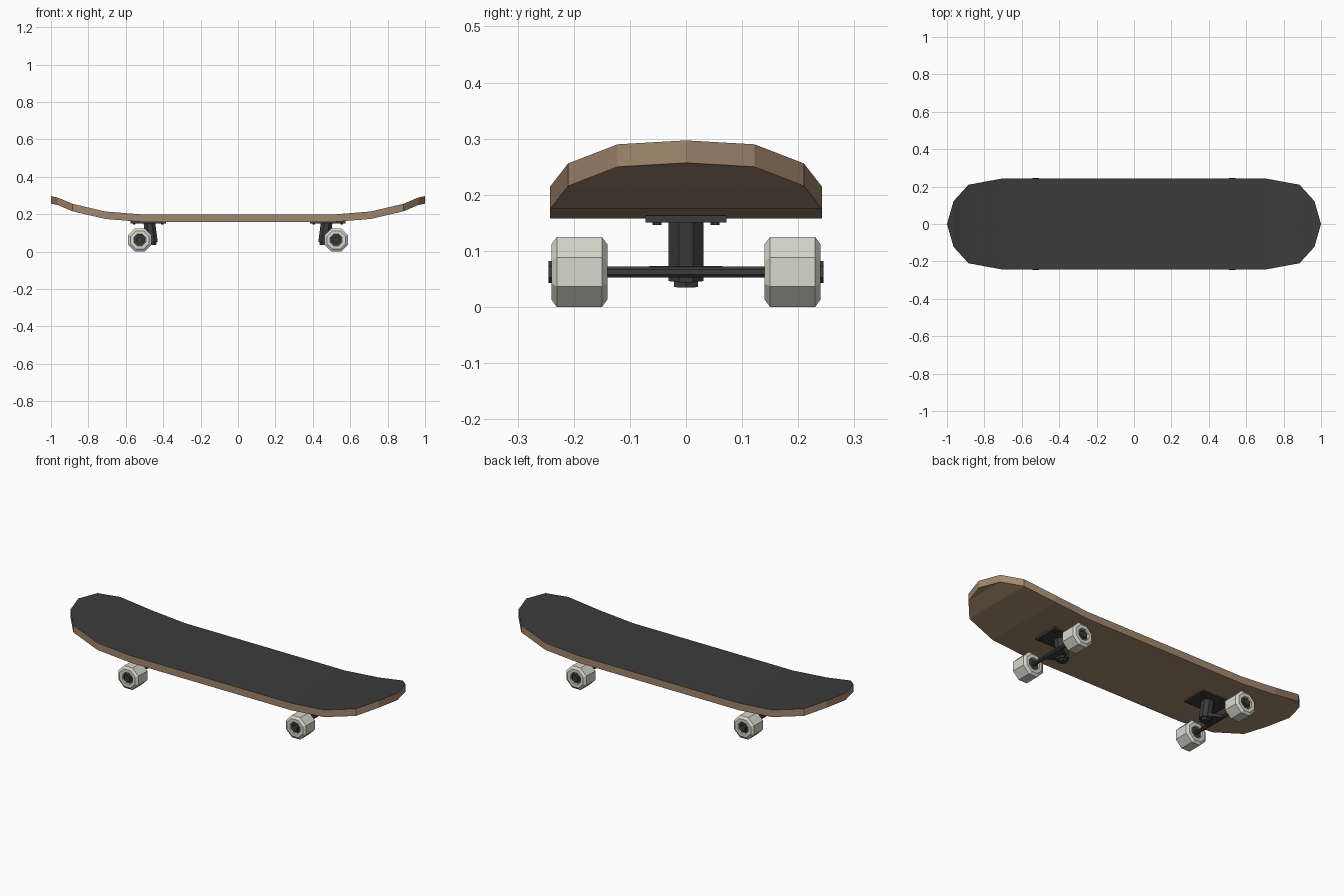
import bpy, bmesh, math
from mathutils import Vector

if "Cube" in bpy.data.objects:
    bpy.data.objects.remove(bpy.data.objects["Cube"])


def material(name, rgb):
    m = bpy.data.materials.new(name)
    m.diffuse_color = (*rgb, 1)
    m.use_nodes = True
    m.node_tree.nodes["Principled BSDF"].inputs["Base Color"].default_value = m.diffuse_color
    return m


WOOD = material("wood", (0.36, 0.245, 0.155))
GRIP = material("grip_grey", (0.045, 0.045, 0.045))
METAL = material("dark_metal", (0.045, 0.045, 0.047))
WHEEL = material("off_white", (0.68, 0.69, 0.60))


def finish(name, bm, *mats):
    bmesh.ops.remove_doubles(bm, verts=bm.verts, dist=1e-5)
    bmesh.ops.recalc_face_normals(bm, faces=bm.faces)
    me = bpy.data.meshes.new(name)
    for m in mats:
        me.materials.append(m)
    bm.to_mesh(me)
    bm.free()
    ob = bpy.data.objects.new(name, me)
    bpy.context.collection.objects.link(ob)
    return ob


def lathe(name, profile, start, end, mat, sides=8, closed=False):
    """Spin (apothem, distance) points about the line start -> end."""
    start, end = Vector(start), Vector(end)
    axis = (end - start).normalized()
    q = axis.to_track_quat('Z', 'Y')
    bm = bmesh.new()
    rings = []
    for r, d in profile:
        r /= math.cos(math.pi / sides)
        ring = []
        for i in range(sides):
            a = 2 * math.pi * (i + 0.5) / sides
            ring.append(bm.verts.new(start + q @ Vector((r * math.cos(a), r * math.sin(a), d))))
        rings.append(ring)
    pairs = list(zip(rings, rings[1:]))
    if closed:
        pairs.append((rings[-1], rings[0]))
    else:
        bm.faces.new(rings[0])
        bm.faces.new(rings[-1])
    for a, b in pairs:
        for i in range(sides):
            j = (i + 1) % sides
            bm.faces.new((a[i], a[j], b[j], b[i]))
    return finish(name, bm, mat)


def rod(name, start, end, r, mat, sides=8):
    length = (Vector(end) - Vector(start)).length
    return lathe(name, [(r, 0), (r, length)], start, end, mat, sides)


def prism(name, outline, z0, z1, mat):
    bm = bmesh.new()
    lo = [bm.verts.new((x, y, z0)) for x, y in outline]
    hi = [bm.verts.new((x, y, z1)) for x, y in outline]
    bm.faces.new(lo)
    bm.faces.new(hi)
    for i in range(len(lo)):
        j = (i + 1) % len(lo)
        bm.faces.new((lo[i], lo[j], hi[j], hi[i]))
    return finish(name, bm, mat)


# Deck: stations of (x, half width, top height), mirrored nose to tail
half = [(0.50, 0.242, 0.198), (0.71, 0.242, 0.215), (0.885, 0.21, 0.256),
        (0.965, 0.122, 0.290), (1.0, 0.0, 0.297)]
stations = [(-x, w, z) for x, w, z in reversed(half)] + half
bm = bmesh.new()
rows = [[bm.verts.new((x, y, h)) for y, h in
         ((-w, z - 0.04), (w, z - 0.04), (w, z), (-w, z))] for x, w, z in stations]
for a, b in zip(rows, rows[1:]):
    for i in range(4):
        j = (i + 1) % 4
        bm.faces.new((a[i], a[j], b[j], b[i]))
deck = finish("deck", bm, WOOD, GRIP)
for p in deck.data.polygons:
    p.material_index = 1 if p.normal.z > 0.5 else 0

for sx, end in ((-1, "tail"), (1, "nose")):
    ax, az = sx * 0.525, 0.0625
    # Base plate and bolts
    prism(end + "_base_plate", [(sx * x, y) for x, y in
          ((0.385, -0.072), (0.575, -0.072), (0.575, 0.072), (0.385, 0.072))],
          0.151, 0.163, METAL)
    for x in (0.405, 0.555):
        for y in (-0.052, 0.052):
            rod(end + "_bolt", (sx * x, y, 0.146), (sx * x, y, 0.152), 0.007, METAL, 6)
    # Slanted pivot post with a nut underneath
    top, low = (sx * 0.474, 0, 0.155), (sx * 0.460, 0, 0.048)
    rod(end + "_pivot_post", top, low, 0.031, METAL)
    rod(end + "_pivot_nut", (sx * 0.460, 0, 0.056), (sx * 0.459, 0, 0.036), 0.021, METAL, 6)
    # Hanger wedge and axle
    prism(end + "_hanger", [(sx * x, y) for x, y in
          ((0.46, -0.03), (0.53, -0.065), (0.53, 0.065), (0.46, 0.03))],
          0.055, 0.073, METAL)
    rod(end + "_axle", (ax, -0.235, az), (ax, 0.235, az), 0.010, METAL)
    for sy in (-1, 1):
        # Wheel ring with chamfered rims, bearing and axle nut
        lathe(end + "_wheel",
              [(0.028, 0.010), (0.032, 0), (0.049, 0), (0.0625, 0.010), (0.0625, 0.090),
               (0.049, 0.100), (0.032, 0.100), (0.028, 0.090)],
              (ax, sy * 0.14, az), (ax, sy * 0.24, az), WHEEL, closed=True)
        rod(end + "_bearing", (ax, sy * 0.148, az), (ax, sy * 0.232, az), 0.029, METAL)
        rod(end + "_axle_nut", (ax, sy * 0.230, az), (ax, sy * 0.245, az), 0.017, METAL, 6)
